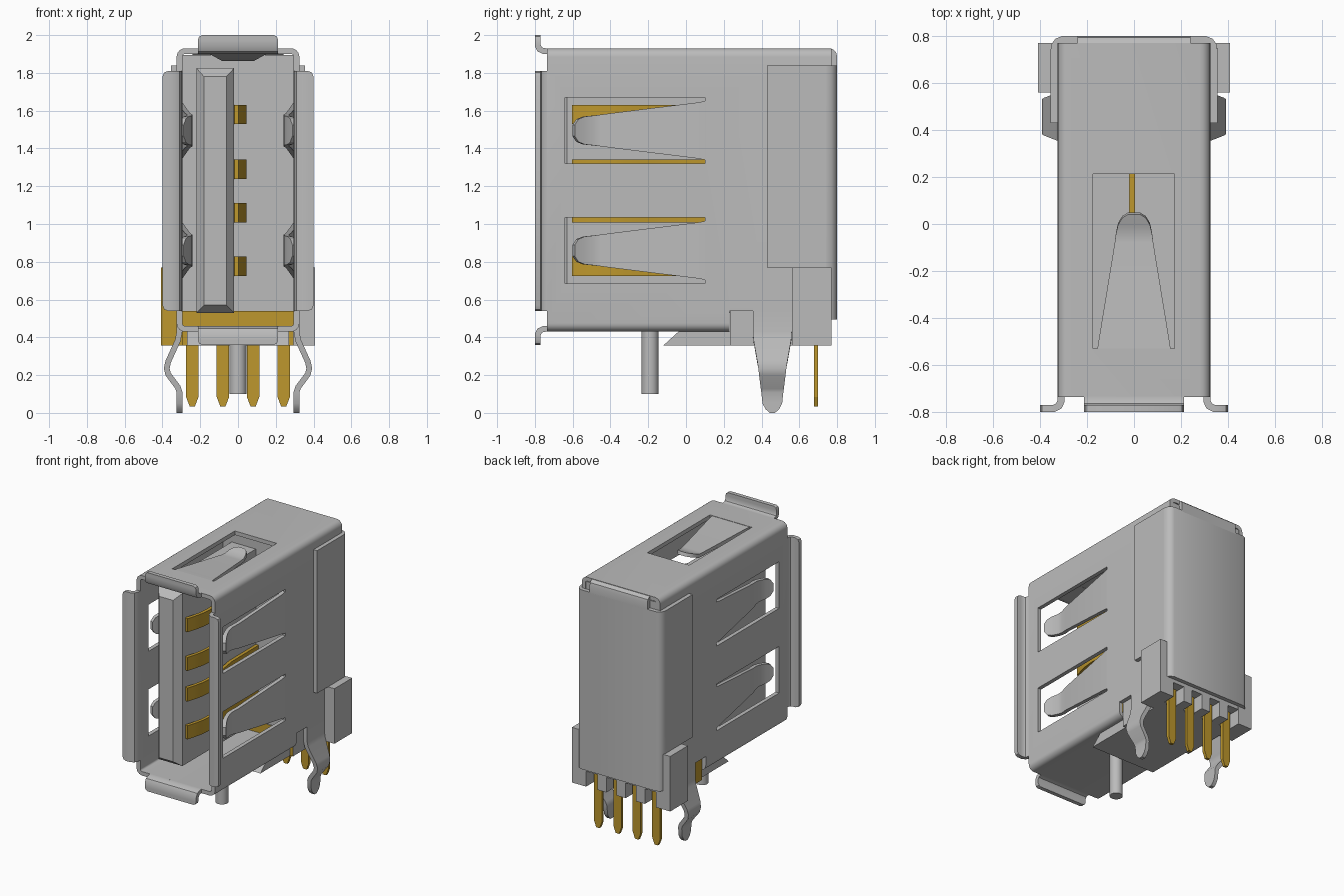
import bpy, bmesh, math
from mathutils import Vector

if "Cube" in bpy.data.objects:
    bpy.data.objects.remove(bpy.data.objects["Cube"])


def material(name, rgb):
    m = bpy.data.materials.new(name)
    m.use_nodes = True
    m.diffuse_color = (*rgb, 1)
    m.node_tree.nodes["Principled BSDF"].inputs["Base Color"].default_value = (*rgb, 1)
    return m


GREY = material("light_grey", (0.5, 0.5, 0.5))
GOLD = material("gold", (0.51, 0.31, 0.026))
T = 0.03  # sheet metal thickness


def make(name, bm, mats=(GREY,), rule=None):
    bmesh.ops.recalc_face_normals(bm, faces=bm.faces)
    if rule:
        for f in bm.faces:
            f.material_index = 1 if rule(f.normal) else 0
    me = bpy.data.meshes.new(name)
    bm.to_mesh(me)
    bm.free()
    ob = bpy.data.objects.new(name, me)
    bpy.context.collection.objects.link(ob)
    for m in mats:
        me.materials.append(m)
    return ob


def finish(ob):
    """Apply modifiers, then smooth the bends and keep the edges sharp."""
    bpy.ops.object.select_all(action='DESELECT')
    ob.select_set(True)
    bpy.context.view_layer.objects.active = ob
    for m in list(ob.modifiers):
        bpy.ops.object.modifier_apply(modifier=m.name)
    bpy.ops.object.shade_smooth_by_angle(angle=math.radians(32))
    return ob


def box(name, x, y, z, mats=(GREY,), rule=None):
    bm = bmesh.new()
    bmesh.ops.create_cube(bm, size=1)
    for v in bm.verts:
        v.co = [r[0] + (c + 0.5) * (r[1] - r[0]) for c, r in zip(v.co, (x, y, z))]
    return make(name, bm, mats, rule)


def prism(name, pts, offset, mats=(GREY,)):
    """Extrude a closed outline of 3D points along an offset."""
    bm = bmesh.new()
    f = bm.faces.new([bm.verts.new(p) for p in pts])
    ext = bmesh.ops.extrude_face_region(bm, geom=[f])
    bmesh.ops.translate(bm, vec=offset, verts=[g for g in ext["geom"] if isinstance(g, bmesh.types.BMVert)])
    return make(name, bm, mats)


def strip(name, rows, thick=T, mats=(GREY,)):
    """Bent sheet: each row is the pair of edge points at one station."""
    bm = bmesh.new()
    vs = [[bm.verts.new(p) for p in r] for r in rows]
    for a, b in zip(vs, vs[1:]):
        bm.faces.new((a[0], a[1], b[1], b[0]))
    ob = make(name, bm, mats)
    s = ob.modifiers.new("thickness", 'SOLIDIFY')
    s.thickness, s.offset, s.use_even_offset = thick, 0, True
    return finish(ob)


# Shell: rounded rectangular tube, open at the front
bm = bmesh.new()
outline = []
R = 0.045
for cx, cz, a0 in ((1, 1.93 - R, 0), (-1, 1.93 - R, 90), (-1, 0.43 + R, 180), (1, 0.43 + R, 270)):
    for i in range(7):
        a = math.radians(a0 + 15 * i)
        outline.append((cx * (0.325 - R) + R * math.cos(a), cz + R * math.sin(a)))
rings = [[bm.verts.new((x, y, z)) for x, z in outline] for y in (-0.737, 0.77)]
n = len(outline)
for i in range(n):
    j = (i + 1) % n
    bm.faces.new((rings[0][i], rings[0][j], rings[1][j], rings[1][i]))
shell = make("shell", bm)
bm = bmesh.new()
bm.from_mesh(shell.data)
if sum(f.normal.dot(Vector((f.calc_center_median().x, 0, f.calc_center_median().z - 1.18))) for f in bm.faces) < 0:
    bmesh.ops.reverse_faces(bm, faces=bm.faces)
bm.to_mesh(shell.data)
bm.free()
sol = shell.modifiers.new("thickness", 'SOLIDIFY')
sol.thickness, sol.offset = T, -1

# Spring windows and the rear bottom cut-out
SPRING_Z = (1.495, 0.86)
cutters = [box("cut_rear", (-1, 1), (0.23, 1), (0, 0.54)),
           box("cut_top", (-0.175, 0.172), (-0.53, 0.213), (1.8, 2.1))]
for zc in SPRING_Z:
    cutters.append(box("cut_side", (-1, 1), (-0.64, 0.1), (zc - 0.175, zc + 0.175)))
for c in cutters:
    c.hide_render = True
    b = shell.modifiers.new("cut", 'BOOLEAN')
    b.operation, b.object, b.solver = 'DIFFERENCE', c, 'EXACT'
finish(shell)
for c in cutters:
    bpy.data.objects.remove(c)

# Top and bottom mouth flanges (y, height above shell wall centre, half width)
lip = ((-0.735, 0, 0.213), (-0.755, 0.001, 0.213), (-0.775, 0.01, 0.213), (-0.785, 0.03, 0.213),
       (-0.785, 0.06, 0.213), (-0.785, 0.077, 0.205), (-0.785, 0.085, 0.19))
for name, z0, s in (("top_flange", 1.915, 1), ("bottom_flange", 0.445, -1)):
    strip(name, [((-w, y, z0 + s * h), (w, y, z0 + s * h)) for y, h, w in lip])

# Top spring (y, z, half width)
spring = ((-0.54, 1.915, 0.157), (-0.5, 1.913, 0.151), (-0.08, 1.875, 0.082), (-0.04, 1.875, 0.077),
          (0.0, 1.89, 0.068), (0.03, 1.9, 0.05), (0.045, 1.905, 0.025))
strip("top_spring", [((-w, y, z), (w, y, z)) for y, z, w in spring], 0.026)

# Side parts, mirrored left and right
for side, s in (("left", 1), ("right", -1)):
    edge = ((0.31, -0.735, 0), (0.311, -0.755, 0), (0.32, -0.775, 0), (0.34, -0.785, 0),
            (0.37, -0.785, 0), (0.391, -0.785, 0.008), (0.4, -0.785, 0.03))
    strip(side + "_flange", [((s * x, y, 0.54 + d), (s * x, y, 1.81 - d)) for x, y, d in edge])

    # Contact springs in the side windows (y, x, half width)
    leaf = ((0.11, 0.31, 0.157), (0.06, 0.308, 0.148), (-0.39, 0.268, 0.092), (-0.45, 0.255, 0.084),
            (-0.49, 0.258, 0.079), (-0.54, 0.275, 0.074), (-0.575, 0.29, 0.06), (-0.595, 0.3, 0.03))
    for label, zc in zip(("upper", "lower"), SPRING_Z):
        strip(f"{side}_{label}_spring", [((s * x, y, zc - w), (s * x, y, zc + w)) for y, x, w in leaf], 0.028)

    # Board lock legs (x, z, half width)
    leg = ((0.31, 0.56, 0.103), (0.31, 0.43, 0.103), (0.318, 0.385, 0.1), (0.37, 0.27, 0.08),
           (0.377, 0.235, 0.074), (0.37, 0.205, 0.07), (0.318, 0.135, 0.061), (0.31, 0.11, 0.058),
           (0.31, 0.05, 0.052), (0.31, 0.02, 0.036), (0.31, 0.0, 0.014))
    strip(side + "_board_lock", [((s * x, 0.457 - w, z), (s * x, 0.457 + w, z)) for x, z, w in leg])

    # Housing ears beside the pins
    rule = (lambda nrm: nrm.y < -0.9) if s < 0 else None
    xs = sorted((s * 0.29, s * 0.408))
    box(side + "_ear", xs, (0.56, 0.77), (0.357, 0.77), (GREY, GOLD), rule)

# Back cover wrapping round both sides (x, y, bottom z)
half = [(0.34, 0.43, 0.77), (0.34, 0.74, 0.77), (0.34, 0.742, 0.495), (0.336, 0.762, 0.495),
        (0.325, 0.777, 0.495), (0.305, 0.785, 0.495)]
wrap = half + [(-x, y, z) for x, y, z in reversed(half)]
strip("back_cover", [((x, y, z), (x, y, 1.84)) for x, y, z in wrap])
bend = ((0.785, 1.83), (0.785, 1.885), (0.781, 1.902), (0.771, 1.911), (0.755, 1.915))
strip("back_cover_bend", [((-0.24, y, z), (0.24, y, z)) for y, z in bend])

# Plastic housing: rear wall, lower block, base with sloped nose, teeth between the pins
box("housing_wall", (-0.294, 0.294), (0.24, 0.768), (0.54, 1.895))
box("housing_block", (-0.294, 0.294), (0.232, 0.67), (0.357, 0.54), (GREY, GOLD),
    lambda nrm: nrm.y < -0.9 or nrm.x < -0.9)
box("housing_rear", (-0.294, 0.294), (0.67, 0.768), (0.47, 0.54))
prism("housing_base", [(-0.27, y, z) for y, z in ((-0.12, 0.357), (0.235, 0.357), (0.235, 0.43), (-0.04, 0.43))],
      (0.54, 0, 0))
for i, x in enumerate((-0.16, 0, 0.16)):
    box(f"housing_tooth_{i + 1}", (x - 0.037, x + 0.037), (0.66, 0.768), (0.357, 0.48))

# Tongue with a chamfered front
bm = bmesh.new()
loops = []
for y, x0, x1, z0, z1 in ((-0.68, -0.18, -0.062, 0.57, 1.78), (-0.63, -0.22, -0.02, 0.53, 1.825),
                          (0.25, -0.22, -0.02, 0.53, 1.825)):
    loops.append([bm.verts.new(p) for p in ((x0, y, z0), (x1, y, z0), (x1, y, z1), (x0, y, z1))])
for a, b in zip(loops, loops[1:]):
    for i in range(4):
        j = (i + 1) % 4
        bm.faces.new((a[i], a[j], b[j], b[i]))
bm.faces.new(loops[0])
bm.faces.new(loops[-1])
make("tongue", bm)

# Bowed contacts along the tongue (y, x)
bow = ((-0.6, -0.008), (-0.54, 0.01), (-0.47, 0.026), (-0.4, 0.033), (-0.32, 0.03), (-0.2, 0.012),
       (-0.08, -0.006), (0.24, -0.008))
for i, zc in enumerate((1.58, 1.29, 1.06, 0.777)):
    strip(f"contact_{i + 1}", [((x, y, zc - 0.051), (x, y, zc + 0.051)) for y, x in bow], 0.024, (GOLD,))

# Solder pins with pointed ends
for i, x in enumerate((-0.242, -0.08, 0.08, 0.242)):
    pts = ((-0.033, 0.5), (-0.033, 0.085), (-0.014, 0.035), (0.014, 0.035), (0.033, 0.085), (0.033, 0.5))
    prism(f"pin_{i + 1}", [(x + dx, 0.677, z) for dx, z in pts], (0, 0.022, 0), (GOLD,))

# Locating peg
bm = bmesh.new()
bmesh.ops.create_cone(bm, cap_ends=True, segments=32, radius1=0.045, radius2=0.045, depth=0.34)
bmesh.ops.translate(bm, vec=(0, -0.19, 0.27), verts=bm.verts)
finish(make("locating_peg", bm))
